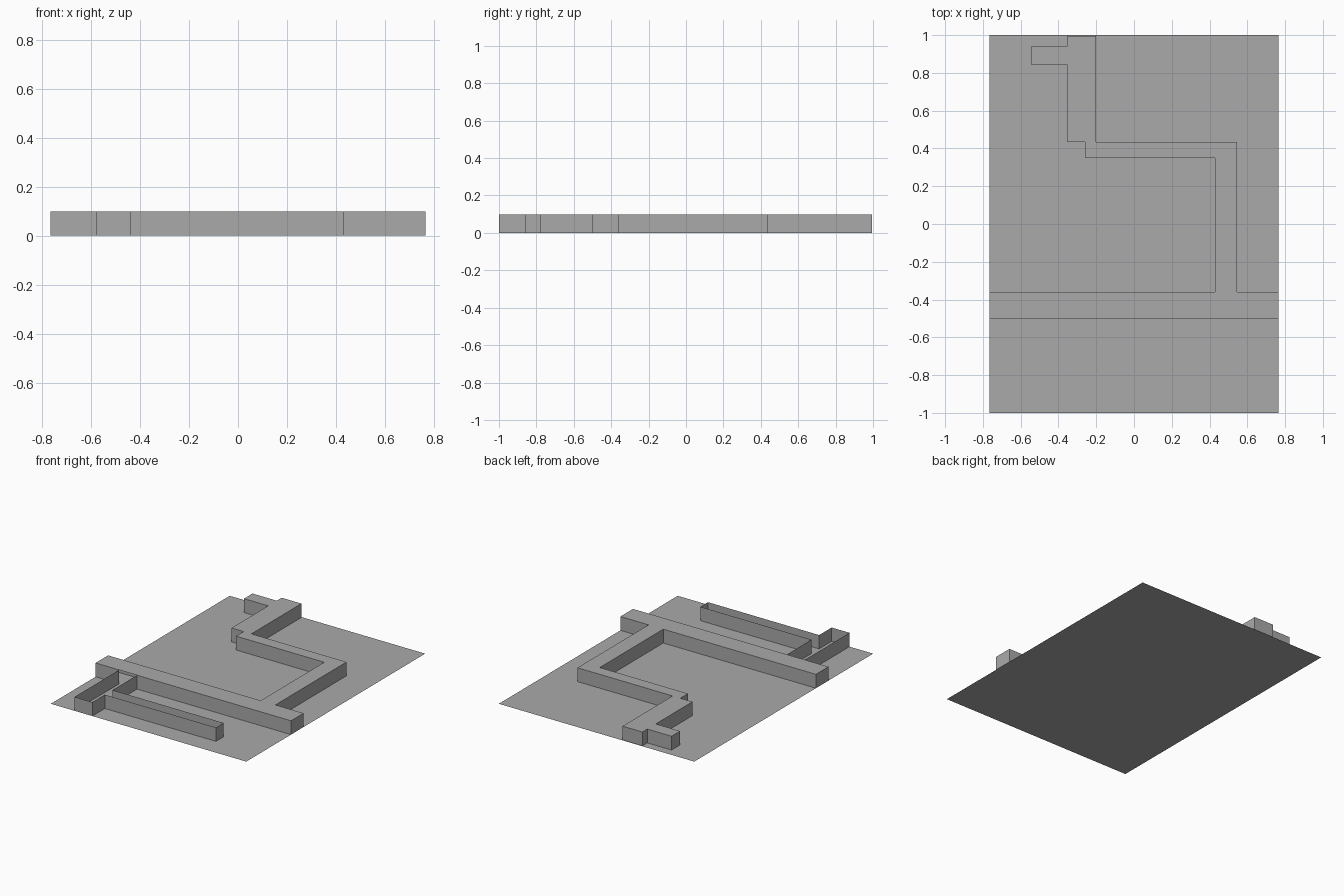
import bpy
import bmesh

cube = bpy.data.objects.get("Cube")
if cube:
    bpy.data.objects.remove(cube, do_unlink=True)

HEIGHT = 0.098
HALF_X, HALF_Y = 0.765, 1.0

grey = bpy.data.materials.new("plain_grey")
grey.use_nodes = True
colour = (0.4, 0.4, 0.4, 1)
grey.diffuse_color = colour
grey.node_tree.nodes["Principled BSDF"].inputs["Base Color"].default_value = colour


def add_object(name, bm):
    mesh = bpy.data.meshes.new(name)
    bm.to_mesh(mesh)
    bm.free()
    mesh.materials.append(grey)
    obj = bpy.data.objects.new(name, mesh)
    bpy.context.collection.objects.link(obj)
    return obj


def raise_outline(name, points, gaps=(), roof=False):
    """Stand walls on a counter-clockwise outline, leaving out the sides in gaps."""
    bm = bmesh.new()
    low = [bm.verts.new((x, y, 0)) for x, y in points]
    high = [bm.verts.new((x, y, HEIGHT)) for x, y in points]
    count = len(points)
    for i in range(count):
        j = (i + 1) % count
        if i not in gaps:
            bm.faces.new((low[i], low[j], high[j], high[i]))
    if roof:
        bm.faces.new(high)
    return add_object(name, bm)


# Thin ground sheet
bm = bmesh.new()
corners = [(-HALF_X, -HALF_Y), (HALF_X, -HALF_Y), (HALF_X, HALF_Y), (-HALF_X, HALF_Y)]
bm.faces.new([bm.verts.new((x, y, 0)) for x, y in corners])
add_object("ground_sheet", bm)

# Roofed winding corridor, open below the roof where the branch joins
corridor = [
    (-HALF_X, -0.5), (-0.58, -0.5), (-0.44, -0.5), (HALF_X, -0.5),
    (HALF_X, -0.36), (0.545, -0.36), (0.545, 0.435), (-0.2, 0.435),
    (-0.2, 0.995), (-0.355, 0.995), (-0.355, 0.94), (-0.545, 0.94),
    (-0.545, 0.845), (-0.355, 0.845), (-0.355, 0.435), (-0.26, 0.435),
    (-0.26, 0.35), (0.43, 0.35), (0.43, -0.36), (-HALF_X, -0.36),
]
raise_outline("winding_corridor", corridor, gaps=(1,), roof=True)

# Roofless branch with its narrow side passage
branch = [
    (-0.58, -0.5), (-0.58, -HALF_Y), (-0.44, -HALF_Y), (-0.44, -0.86),
    (0.43, -0.86), (0.43, -0.775), (-0.44, -0.775), (-0.44, -0.5),
]
raise_outline("branch_walls", branch, gaps=(len(branch) - 1,))
